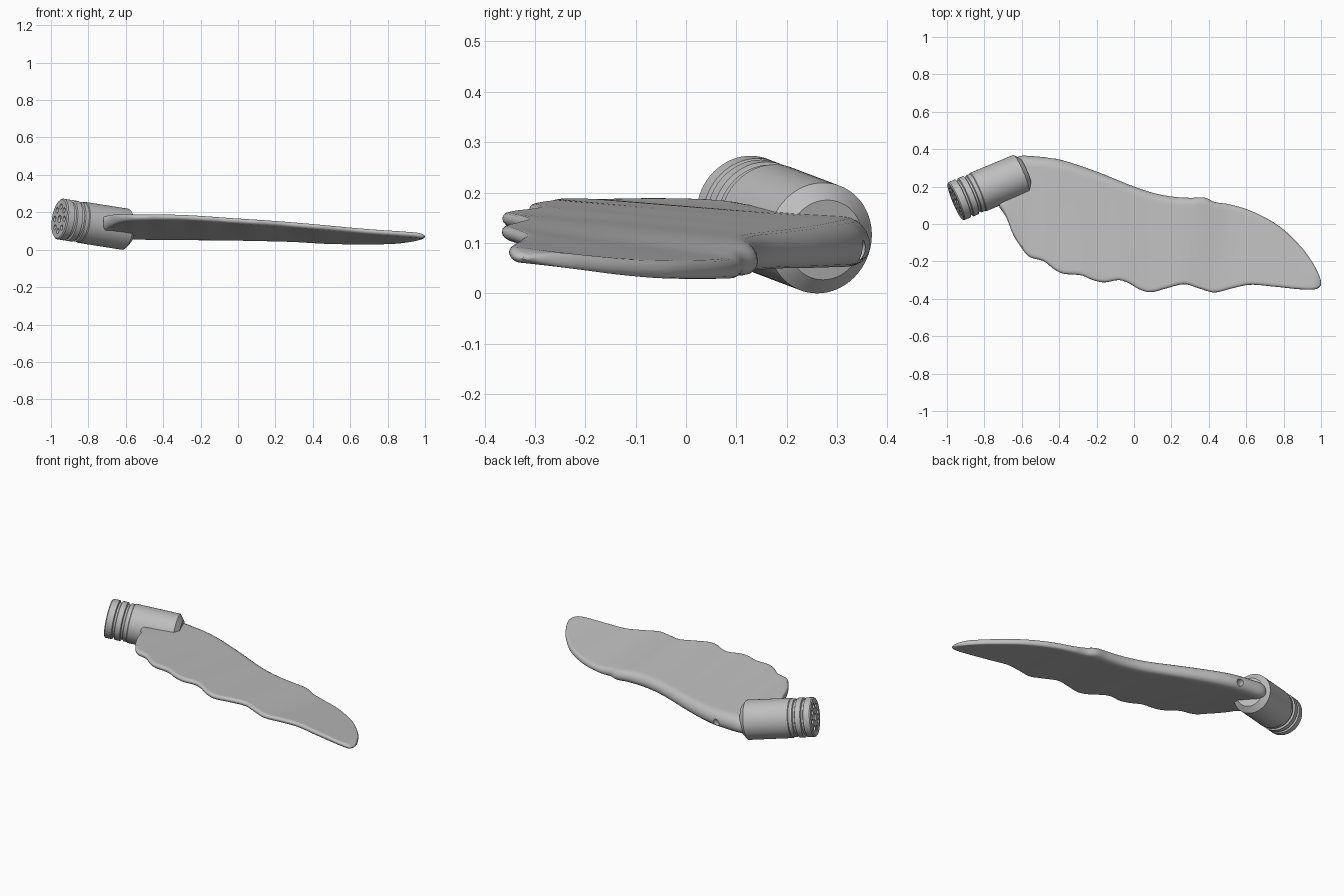
import bpy
import bmesh
import math
from mathutils import Matrix, Vector

cube = bpy.data.objects.get("Cube")
if cube:
    bpy.data.objects.remove(cube, do_unlink=True)

grey = bpy.data.materials.new("plain_grey")
grey.use_nodes = True
colour = (0.52, 0.52, 0.52, 1)
grey.diffuse_color = colour
grey.node_tree.nodes["Principled BSDF"].inputs["Base Color"].default_value = colour


def make_object(name, bm):
    bmesh.ops.recalc_face_normals(bm, faces=bm.faces)
    mesh = bpy.data.meshes.new(name)
    bm.to_mesh(mesh)
    bm.free()
    mesh.materials.append(grey)
    obj = bpy.data.objects.new(name, mesh)
    bpy.context.collection.objects.link(obj)
    return obj


def loft(name, loops):
    """Skin a row of closed loops and cap both ends."""
    bm = bmesh.new()
    rings = [[bm.verts.new(p) for p in loop] for loop in loops]
    count = len(rings[0])
    for a, b in zip(rings, rings[1:]):
        for i in range(count):
            j = (i + 1) % count
            bm.faces.new((a[i], a[j], b[j], b[i]))
    bm.faces.new(rings[0])
    bm.faces.new(rings[-1])
    return make_object(name, bm)


def curve(points, x):
    """Smooth value at x through a row of (x, value) points."""
    last = len(points) - 1
    i = 0
    while i < last - 1 and x > points[i + 1][0]:
        i += 1

    def slope(k):
        a, b = points[max(k - 1, 0)], points[min(k + 1, last)]
        return (b[1] - a[1]) / (b[0] - a[0])

    (xa, ya), (xb, yb) = points[i], points[i + 1]
    w = xb - xa
    t = min(max((x - xa) / w, 0), 1)
    s = 1 - t
    return (ya * (1 + 2 * t) * s * s + slope(i) * w * t * s * s
            + yb * (3 - 2 * t) * t * t - slope(i + 1) * w * t * t * s)


def select_only(obj):
    bpy.ops.object.select_all(action='DESELECT')
    obj.select_set(True)
    bpy.context.view_layer.objects.active = obj


def cut(target, cutters):
    """Subtract each (matrix, radius, depth) cylinder from the target."""
    bm = bmesh.new()
    for matrix, radius, depth in cutters:
        bmesh.ops.create_cone(bm, cap_ends=True, segments=24, radius1=radius,
                              radius2=radius, depth=depth, matrix=matrix)
    cutter = make_object("hole_cutter", bm)
    cutter.hide_render = True
    mod = target.modifiers.new("holes", 'BOOLEAN')
    mod.operation = 'DIFFERENCE'
    mod.solver = 'EXACT'
    mod.object = cutter
    select_only(target)
    bpy.ops.object.modifier_apply(modifier=mod.name)
    bpy.data.objects.remove(cutter, do_unlink=True)


# Blade outline: smooth leading edge, scalloped trailing edge
leading = [(-.72, .2), (-.66, .32), (-.62, .36), (-.55, .363), (-.4, .345),
           (-.2, .28), (0, .2), (.1, .167), (.2, .147), (.3, .14), (.38, .141),
           (.43, .118), (.5, .107), (.6, .08), (.7, .035), (.8, -.03),
           (.9, -.13), (.96, -.215), (.99, -.275), (1, -.305)]
trailing = [(-.72, .09), (-.68, .03), (-.65, -.05), (-.6, -.13), (-.56, -.175),
            (-.48, -.2), (-.43, -.24), (-.38, -.265), (-.28, -.275),
            (-.22, -.3), (-.16, -.312), (-.08, -.3), (-.03, -.315),
            (.03, -.35), (.09, -.365), (.17, -.345), (.27, -.322),
            (.35, -.345), (.43, -.366), (.52, -.345), (.62, -.325),
            (.75, -.335), (.9, -.35), (.96, -.35), (.99, -.34), (1, -.325)]

# Mid heights and half thicknesses of both edges along the span
trail_z = [(-.72, .15), (-.65, .168), (-.55, .173), (-.3, .173), (0, .154),
           (.2, .141), (.43, .122), (.7, .098), (.95, .08), (1, .07)]
trail_half = [(-.72, .036), (-.62, .02), (-.5, .015), (1, .014)]
lead_z = [(-.72, .1), (-.5, .094), (-.2, .085), (0, .08), (.3, .07), (.42, .058),
          (.52, .047), (.8, .045), (.9, .052), (1, .07)]
lead_half = [(-.72, .052), (-.5, .05), (-.2, .042), (0, .038), (.3, .035),
             (.42, .028), (.52, .021), (.8, .018), (1, .014)]


def rounding(distance, radius):
    k = 1 - min(distance / radius, 1)
    return math.sqrt(max(1 - k * k, 0))


def blade_section(x, steps=28):
    """Flat-topped wedge with a thin trailing and a thick leading edge."""
    front, back = curve(trailing, x), curve(leading, x)
    chord = back - front
    low, high = curve(lead_z, x), curve(trail_z, x)
    thin, thick = curve(trail_half, x), curve(lead_half, x)
    tip = rounding(1.001 - x, .04)
    upper, lower = [], []
    for i in range(steps + 1):
        u = (1 - math.cos(math.pi * i / steps)) / 2
        y = front + chord * u
        z = high + (low - high) * u
        half = tip * (thin + (thick - thin) * u)
        half *= rounding(chord * u, min(thin * 1.2, chord / 2))
        half *= rounding(chord * (1 - u), min(thick, chord / 2))
        upper.append((x, y, z + half))
        lower.append((x, y, z - half))
    return upper + lower[-2:0:-1]


stations = 140
span = [-.72 + 1.72 * math.sin(math.pi / 2 * i / stations) ** 1.15
        for i in range(stations + 1)]
blade = loft("fin_blade", [blade_section(x) for x in span])

# Small round socket in the leading edge
cut(blade, [(Matrix.Translation((-.45, .355, .085)) @ Matrix.Rotation(math.pi / 2, 4, 'X'),
             .02, .07)])

# Round root barrel with two grooves near its outer cap and a sloped inner end
start, end = Vector((-.955, .12, .165)), Vector((-.6, .268, .109))
axis = end - start
length = axis.length
frame = Matrix.Translation(start) @ axis.to_track_quat('Z', 'Y').to_matrix().to_4x4()
profile = [(0, .104), (.006, .11), (.042, .11), (.046, .1), (.056, .1),
           (.06, .11), (.09, .11), (.094, .1), (.104, .1), (.108, .107),
           (.128, .107), (.132, .111), (length - .004, .111), (length + .022, .08)]


def ring(s, radius, sides=64):
    return [frame @ Vector((radius * math.cos(a), radius * math.sin(a), s))
            for a in (math.tau * i / sides for i in range(sides))]


barrel = loft("root_barrel", [ring(s, r) for s, r in profile])

# Pattern of shallow holes in the outer cap
holes = [(frame, .02, .03)]
for i in range(8):
    a = math.tau * i / 8
    spot = Matrix.Translation((.066 * math.cos(a), .066 * math.sin(a), 0))
    holes.append((frame @ spot, .015, .03))
cut(barrel, holes)

for obj in (blade, barrel):
    select_only(obj)
    bpy.ops.object.shade_smooth_by_angle(angle=math.radians(35))
